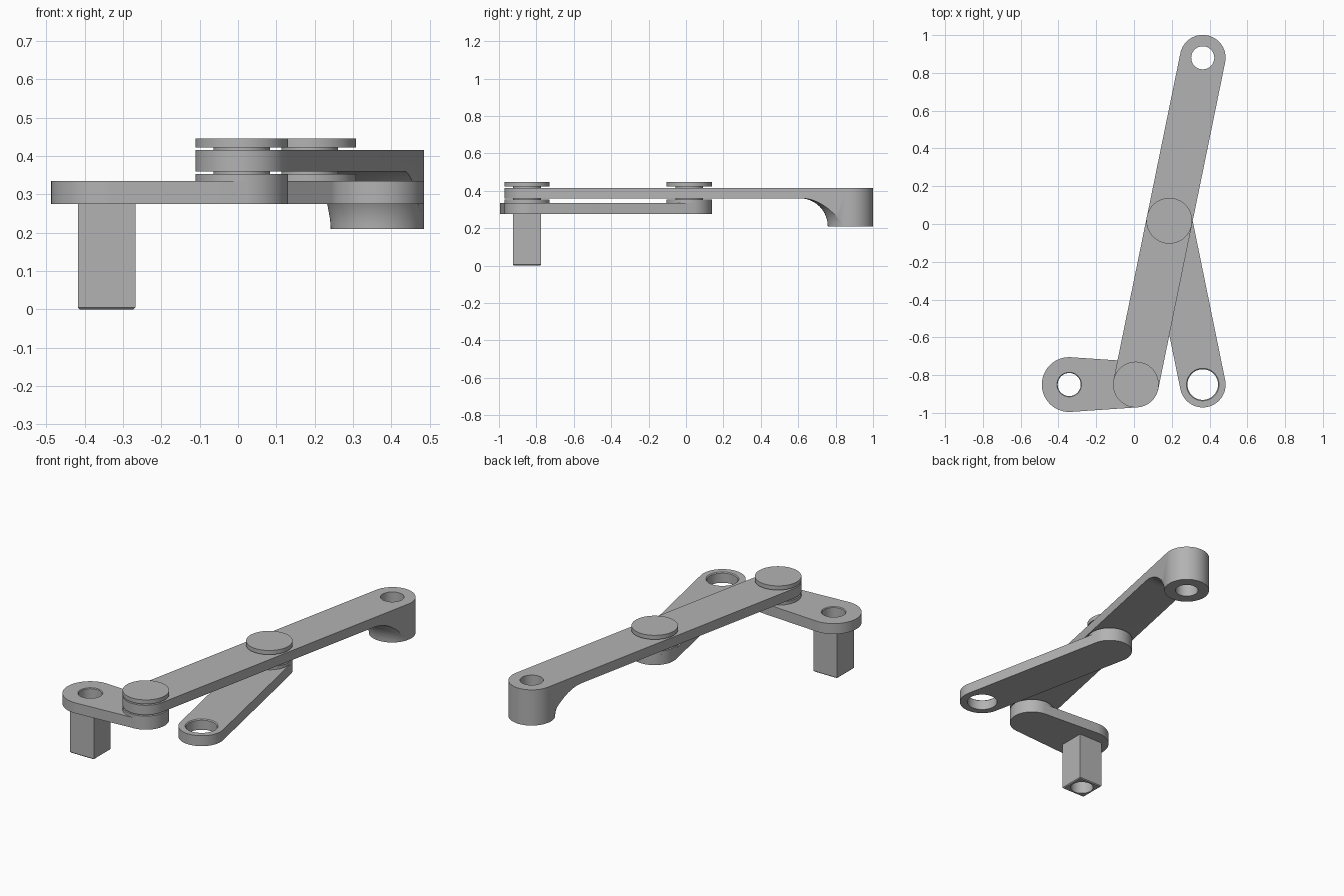
import bpy, bmesh
from math import acos, atan2, cos, sin, pi, tau
from mathutils import Vector

if "Cube" in bpy.data.objects:
    bpy.data.objects.remove(bpy.data.objects["Cube"])

gray = bpy.data.materials.new("plain gray")
gray.use_nodes = True
COLOUR = (0.45, 0.45, 0.45, 1)
gray.diffuse_color = COLOUR
gray.node_tree.nodes["Principled BSDF"].inputs["Base Color"].default_value = COLOUR

# Pivot positions in plan
SHAFT = Vector((-0.343, -0.85))
CRANK_PIN = Vector((0.01, -0.85))
MID_PIN = Vector((0.187, 0.017))
ARM_END = Vector((0.364, 0.88))
LINK_END = Vector((0.364, -0.85))
R = 0.121
LINK_Z = (0.275, 0.335)
ARM_Z = (0.36, 0.415)
BOSS_Z = 0.21


def finish(bm, name):
    bmesh.ops.recalc_face_normals(bm, faces=bm.faces)
    mesh = bpy.data.meshes.new(name)
    bm.to_mesh(mesh)
    bm.free()
    mesh.materials.append(gray)
    ob = bpy.data.objects.new(name, mesh)
    bpy.context.collection.objects.link(ob)
    return ob


def bar(name, p, q, rp, rq, z0, z1, n=40):
    """Flat bar with rounded ends, tangent to both end circles."""
    d = q - p
    a, t = atan2(d.y, d.x), acos((rp - rq) / d.length)
    outline = []
    for c, r, start, sweep in ((p, rp, a + t, tau - 2 * t), (q, rq, a - t, 2 * t)):
        for i in range(n + 1):
            w = start + sweep * i / n
            outline.append((c.x + r * cos(w), c.y + r * sin(w), z0))
    bm = bmesh.new()
    face = bm.faces.new([bm.verts.new(v) for v in outline])
    top = bmesh.ops.extrude_face_region(bm, geom=[face])["geom"]
    bmesh.ops.translate(bm, vec=(0, 0, z1 - z0),
                        verts=[v for v in top if isinstance(v, bmesh.types.BMVert)])
    return finish(bm, name)


def lathe(name, centre, profile, n=80):
    """Solid of revolution from (radius, height) pairs, capped at both ends."""
    bm = bmesh.new()
    rings = [[bm.verts.new((centre.x + r * cos(tau * i / n),
                            centre.y + r * sin(tau * i / n), z)) for i in range(n)]
             for r, z in profile]
    for lo, hi in zip(rings, rings[1:]):
        for i in range(n):
            j = (i + 1) % n
            bm.faces.new((lo[i], lo[j], hi[j], hi[i]))
    bm.faces.new(rings[0])
    bm.faces.new(rings[-1])
    return finish(bm, name)


def box(name, lo, hi, bevel=0):
    bm = bmesh.new()
    bmesh.ops.create_cube(bm, size=1)
    for v in bm.verts:
        v.co = [l + (c + 0.5) * (h - l) for c, l, h in zip(v.co, lo, hi)]
    if bevel:
        low = [e for e in bm.edges if all(v.co.z < lo[2] + 1e-4 for v in e.verts)]
        bmesh.ops.bevel(bm, geom=low, offset=bevel, segments=1, affect='EDGES')
    return finish(bm, name)


def cut(ob, cutter):
    mod = ob.modifiers.new("cut", 'BOOLEAN')
    mod.operation, mod.solver, mod.object = 'DIFFERENCE', 'EXACT', cutter
    cutter.hide_render = True
    bpy.context.view_layer.objects.active = ob
    bpy.ops.object.modifier_apply(modifier=mod.name)


def drop(*obs):
    for ob in obs:
        bpy.data.objects.remove(ob)


def hole(centre, r, top, flare=0.0, *obs):
    """Through hole with an optional small chamfer at the top."""
    tool = lathe("hole_cutter", centre, [(r, -0.1), (r, top - flare),
                                         (r + flare, top), (r + flare, top + 0.1)])
    for ob in obs:
        cut(ob, tool)
    drop(tool)


# Crank with its square socket shaft
crank = bar("crank", SHAFT, CRANK_PIN, 0.145, R, *LINK_Z)
H = 0.075
shaft = box("square_shaft", (SHAFT.x - H, SHAFT.y - H, 0),
            (SHAFT.x + H, SHAFT.y + H, LINK_Z[0]), 0.005)
hole(SHAFT, 0.061, LINK_Z[1], 0.004, crank, shaft)

# Lower link
link = bar("lower_link", MID_PIN, LINK_END, R, R, *LINK_Z)
hole(LINK_END, 0.081, LINK_Z[1], 0.005, link)

# Long arm: deep bar hollowed underneath, leaving a filleted boss at its end
arm = bar("long_arm", CRANK_PIN, ARM_END, R, R, BOSS_Z, ARM_Z[1])
F = ARM_Z[0] - BOSS_Z
fillet = [(R + 0.001, 0.05)]
for i in range(17):
    w = pi / 2 * i / 16
    fillet.append((R + 0.001 + F * (1 - cos(w)), BOSS_Z + F * sin(w)))
fillet.append((R + F, 0.5))
keep = lathe("boss_keeper", ARM_END, fillet)
waste = box("underside_cutter", (-2, -2, 0.1), (2, 2, ARM_Z[0]))
cut(waste, keep)
cut(arm, waste)
drop(waste, keep)
hole(ARM_END, 0.061, 0.5, 0.0, arm)

# Pivot pins: collar, thin neck through the arm, flat cap
NECK = 0.074
parts = [crank, shaft, link, arm]
for name, centre in (("crank_pin", CRANK_PIN), ("middle_pin", MID_PIN)):
    parts.append(lathe(name, centre, [(R, LINK_Z[1]), (R, 0.353), (NECK, 0.353),
                                      (NECK, 0.422), (R, 0.422), (R, 0.446)]))

# Smooth round walls, sharp rims
for ob in bpy.context.view_layer.objects:
    ob.select_set(ob in parts)
bpy.context.view_layer.objects.active = crank
bpy.ops.object.shade_smooth_by_angle(angle=pi / 6)
